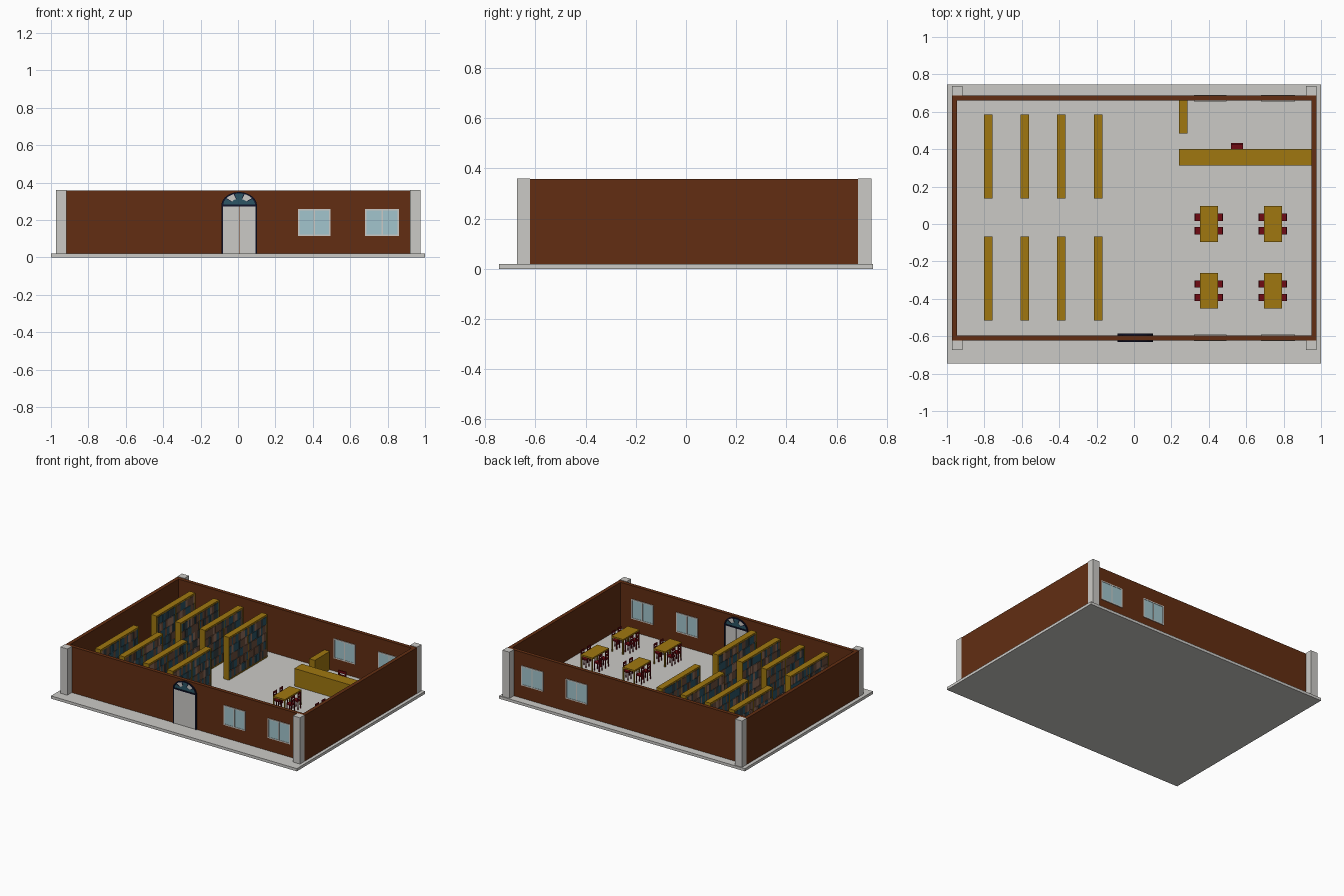
import bpy, bmesh, math, random

random.seed(4)
cube = bpy.data.objects.get("Cube")
if cube:
    bpy.data.objects.remove(cube, do_unlink=True)


def material(name, r, g, b):
    m = bpy.data.materials.new(name)
    m.use_nodes = True
    m.diffuse_color = (r, g, b, 1)
    m.node_tree.nodes["Principled BSDF"].inputs["Base Color"].default_value = (r, g, b, 1)
    return m


BROWN = material("wall brown", .122, .027, .006)
GREY = material("pale stone", .60, .59, .565)
GOLD = material("golden wood", .35, .185, .005)
RED = material("chair red", .16, .003, .006)
NAVY = material("frame navy", .005, .006, .022)
GLASS = material("window glass", .36, .56, .61)
TEAL = material("deep teal", .025, .09, .13)
UMBER = material("book brown", .15, .075, .045)
TAN = material("book tan", .30, .16, .11)
SLATE = material("book slate", .035, .05, .055)


def finish(name, bm, mats):
    bmesh.ops.recalc_face_normals(bm, faces=bm.faces)
    mesh = bpy.data.meshes.new(name)
    bm.to_mesh(mesh)
    bm.free()
    for m in mats:
        mesh.materials.append(m)
    ob = bpy.data.objects.new(name, mesh)
    bpy.context.collection.objects.link(ob)
    return ob


def add_box(bm, x0, x1, y0, y1, z0, z1, slot=0):
    made = bmesh.ops.create_cube(bm, size=1)
    for v in made["verts"]:
        v.co = (x1 if v.co.x > 0 else x0, y1 if v.co.y > 0 else y0, z1 if v.co.z > 0 else z0)
        for f in v.link_faces:
            f.material_index = slot


def boxes(name, mat, *dims):
    bm = bmesh.new()
    for d in dims:
        add_box(bm, *d)
    return finish(name, bm, [mat])


def prism(bm, points, y0, y1, slot=0):
    """Extrude an x-z outline from y0 to y1."""
    face = bm.faces.new([bm.verts.new((x, y0, z)) for x, z in points])
    face.material_index = slot
    new = bmesh.ops.extrude_face_region(bm, geom=[face])["geom"]
    for g in new:
        if isinstance(g, bmesh.types.BMVert):
            g.co.y = y1
            for f in g.link_faces:
                f.material_index = slot


# Ground slab, walls and corner pillars
F = .02
W, E, S, N, T = -.973, .976, -.622, .686, .027
TOP = .357
boxes("floor_slab", GREY, (-1, 1, -.745, .745, 0, F))
boxes("left_wall", BROWN, (E - T, E, S, N, F, TOP))
boxes("right_wall", BROWN, (W, W + T, S, N, F, TOP))
boxes("back_wall", BROWN, (W + T, E - T, N - T, N, F, TOP))
boxes("front_wall", BROWN, (W + T, E - T, S, S + T, F, TOP))
for side, x in (("right", W), ("left", E - .056)):
    boxes("front_pillar_" + side, GREY, (x, x + .056, S - .052, S, F, .36))
    boxes("back_pillar_" + side, GREY, (x, x + .056, N, N + .052, F, .36))


# Windows, showing on both faces of the wall
def window(name, x0, x1, y):
    z0, z1, b = .115, .26, .008
    a, c, mid = y - .018, y + .018, (x0 + x1) / 2
    boxes(name + "_frame", GREY, (x0, x1, a, c, z0, z0 + b), (x0, x1, a, c, z1 - b, z1),
          (x0, x0 + b, a, c, z0 + b, z1 - b), (x1 - b, x1, a, c, z0 + b, z1 - b),
          (mid - b / 2, mid + b / 2, a, c, z0 + b, z1 - b))
    boxes(name + "_glass", GLASS, (x0 + b, x1 - b, y - .0155, y + .0155, z0 + b, z1 - b))


for wall, y in (("front", S + T / 2), ("back", N - T / 2)):
    window(wall + "_window_inner", .32, .495, y)
    window(wall + "_window_outer", .68, .86, y)

# Arched double door
DX, DY, HALF, SPRING, RISE, BAR = .006, S + T / 2, .095, .277, .072, .008


def arc(a, k):
    return (DX + HALF * k * math.cos(a), SPRING + RISE * k * math.sin(a))


y0, y1 = DY - .022, DY + .022
boxes("door_frame", NAVY, (DX - HALF, DX - HALF + BAR, y0, y1, F, SPRING),
      (DX + HALF - BAR, DX + HALF, y0, y1, F, SPRING),
      (DX - HALF, DX + HALF, y0, y1, SPRING - .004, SPRING + .005))
boxes("door_leaves", GREY, (DX - HALF + BAR, DX - .001, DY - .017, DY + .017, F, SPRING - .004),
      (DX + .001, DX + HALF - BAR, DY - .017, DY + .017, F, SPRING - .004))
rim, panes = bmesh.new(), bmesh.new()
STEPS = 20
for i in range(STEPS):
    a, b = math.pi * i / STEPS, math.pi * (i + 1) / STEPS
    prism(rim, [arc(a, .9), arc(a, 1), arc(b, 1), arc(b, .9)], y0, y1)
    pale = (i // 4) % 2
    prism(panes, [arc(a, .5), arc(a, .91), arc(b, .91), arc(b, .5)], DY - .017, DY + .017, pale)
    prism(panes, [arc(a, 0), arc(a, .5), arc(b, .5)], DY - .017, DY + .017, 0)
for i in range(1, 5):
    a = math.pi * i / 5
    prism(rim, [arc(a - .03, .5), arc(a - .03, .92), arc(a + .03, .92), arc(a + .03, .5)],
          DY - .019, DY + .019)
finish("door_arch_frame", rim, [NAVY])
finish("door_arch_glass", panes, [TEAL, GREY])

# Bookcases: wooden carcass, books filling both open sides
CASE_W, CASE_L, CASE_H, ROWS = .023, .224, .335, 5


def bookcase(name, x, y):
    t = .008
    ends = [(x - CASE_W, x + CASE_W, y + s - t / 2, y + s + t / 2, F, CASE_H)
            for s in (-CASE_L + t / 2, CASE_L - t / 2)]
    boxes(name + "_case", GOLD, *ends,
          (x - CASE_W, x + CASE_W, y - CASE_L, y + CASE_L, CASE_H - .012, CASE_H),
          (x - CASE_W, x + CASE_W, y - .003, y + .003, F, CASE_H - .012),
          (x - CASE_W, x + CASE_W, y - CASE_L, y + CASE_L, F, F + .008),
          (x - .002, x + .002, y - CASE_L, y + CASE_L, F, CASE_H))
    bm = bmesh.new()
    low, high = F + .008, CASE_H - .012
    step = (high - low) / ROWS
    for side in (-1, 1):
        for row in range(ROWS):
            z = low + row * step
            for start in (y - CASE_L + t, y + .003):
                p, stop = start, start + CASE_L - t - .003
                while p < stop - .001:
                    w = min(random.uniform(.012, .034), stop - p)
                    edges = sorted((x + side * .002, x + side * (CASE_W - random.uniform(.001, .003))))
                    add_box(bm, *edges, p, p + w, z, z + step * random.uniform(.9, 1),
                            random.choice((0, 0, 1, 1, 2, 3)))
                    p += w
    finish(name + "_books", bm, [TEAL, UMBER, TAN, SLATE])


for col, x in enumerate((-.78, -.585, -.388, -.192)):
    bookcase(f"back_bookcase_{col + 1}", x, .361)
    bookcase(f"front_bookcase_{col + 1}", x, -.291)

# Service counter and side cabinet
boxes("service_counter", GOLD, (.24, E - T, .312, .40, F, .15))
boxes("side_cabinet", GOLD, (.24, .285, .485, N - T, F, .155))


# Chairs: back towards local +y, turned about z
def chair(name, x, y, turn, w, d, h):
    t, seat = w * .14, h * .5
    a = w / 2
    legs = [(sx - t / 2, sx + t / 2, sy - t / 2, sy + t / 2, 0, top)
            for sx in (-a + t / 2, a - t / 2)
            for sy, top in ((-d / 2 + t / 2, seat), (d / 2 - t / 2, h))]
    rails = [(-a, a, d / 2 - t, d / 2, h * k, h * (k + .12)) for k in (.68, .88)]
    ob = boxes(name, RED, *legs, *rails, (-a, a, -d / 2, d / 2 - t * .5, seat - .006, seat + .004))
    ob.location = (x, y, F)
    ob.rotation_euler.z = turn


chair("counter_chair", .55, .402, 0, .064, .06, .15)

# Reading tables, each with four chairs
for i, (x, y) in enumerate(((.4, 0), (.742, 0), (.4, -.357), (.742, -.357))):
    name = f"reading_table_{i + 1}"
    hx, hy, leg = .048, .096, .008
    legs = [(x + sx * hx - leg * (sx > 0), x + sx * hx + leg * (sx < 0),
             y + sy * hy - leg * (sy > 0), y + sy * hy + leg * (sy < 0), F, .122)
            for sx in (-1, 1) for sy in (-1, 1)]
    boxes(name, GOLD, (x - hx, x + hx, y - hy, y + hy, .12, .132), *legs)
    for s, turn in ((-1, math.pi / 2), (1, -math.pi / 2)):
        for k, dy in enumerate((.036, -.036)):
            side = "left" if s > 0 else "right"
            chair(f"{name}_chair_{side}_{k + 1}", x + s * .054, y + dy, turn, .038, .044, .122)
